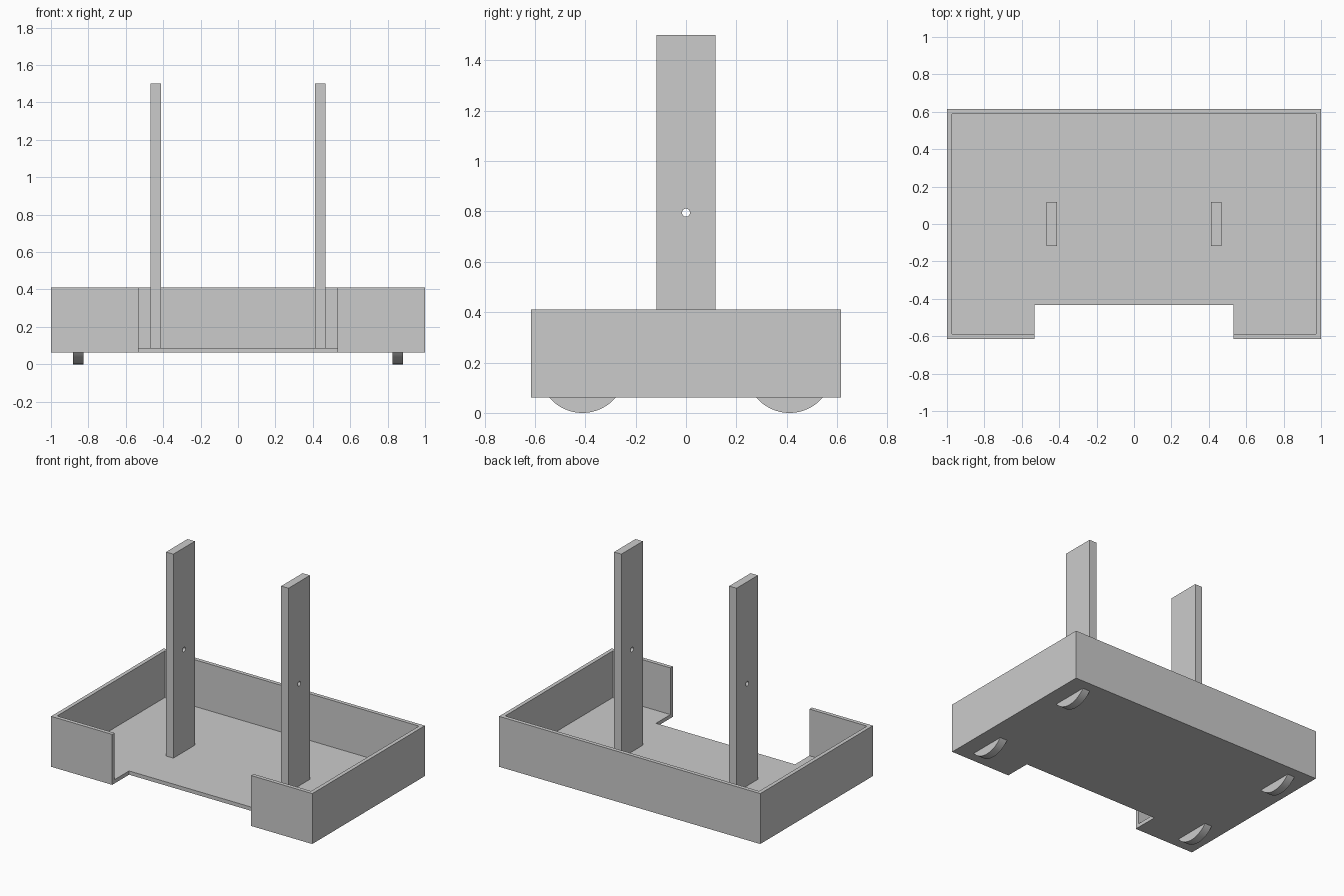
import bpy, bmesh, math
from mathutils import Vector

if "Cube" in bpy.data.objects:
    bpy.data.objects.remove(bpy.data.objects["Cube"], do_unlink=True)

grey = bpy.data.materials.new("plain grey")
grey.use_nodes = True
grey.diffuse_color = (0.6, 0.6, 0.6, 1)
grey.node_tree.nodes["Principled BSDF"].inputs["Base Color"].default_value = grey.diffuse_color

HALF_Y, WALL = 0.616, 0.027
BASE, FLOOR, RIM = 0.062, 0.088, 0.411


def prism(name, points, sweep):
    """Solid made by sweeping a flat outline along a vector."""
    bm = bmesh.new()
    face = bm.faces.new([bm.verts.new(p) for p in points])
    swept = bmesh.ops.extrude_face_region(bm, geom=[face])["geom"]
    moved = [v for v in swept if isinstance(v, bmesh.types.BMVert)]
    bmesh.ops.translate(bm, verts=moved, vec=Vector(sweep))
    bmesh.ops.recalc_face_normals(bm, faces=bm.faces)
    mesh = bpy.data.meshes.new(name)
    bm.to_mesh(mesh)
    bm.free()
    mesh.materials.append(grey)
    obj = bpy.data.objects.new(name, mesh)
    bpy.context.collection.objects.link(obj)
    return obj


def select(obj):
    bpy.ops.object.select_all(action="DESELECT")
    obj.select_set(True)
    bpy.context.view_layer.objects.active = obj


def cut(obj, cutter):
    """Subtract the cutter, then discard it."""
    mod = obj.modifiers.new("cut", "BOOLEAN")
    mod.operation, mod.solver, mod.object = "DIFFERENCE", "EXACT", cutter
    select(obj)
    bpy.ops.object.modifier_apply(modifier=mod.name)
    bpy.data.objects.remove(cutter, do_unlink=True)


# Tray: notched block, hollowed from above so the front wall stays open
half = [(0.532, -0.432), (0.532, -HALF_Y), (1, -HALF_Y), (1, HALF_Y)]
outline = half + [(-x, y) for x, y in reversed(half)]
tray = prism("tray", [(x, y, BASE) for x, y in outline], (0, 0, RIM - BASE))
ix, iy = 1 - WALL, HALF_Y - WALL
inside = [(-ix, -iy), (ix, -iy), (ix, iy), (-ix, iy)]
cut(tray, prism("tray_cutter", [(x, y, FLOOR) for x, y in inside], (0, 0, 1)))

# Wheels: only the arc below the tray is present
RADIUS = 0.173
spread = math.acos((RADIUS - BASE) / RADIUS)
STEPS = 24

for side, s in (("left", 1), ("right", -1)):
    # Upright post with a small cross hole
    x, w, d, top = s * 0.441, 0.056, 0.117, 1.5
    corners = [(-d, FLOOR), (d, FLOOR), (d, top), (-d, top)]
    post = prism(side + "_post", [(x - w / 2, y, z) for y, z in corners], (w, 0, 0))
    ring = [math.tau * i / 24 for i in range(24)]
    cut(post, prism("hole_cutter", [(x - w, 0.016 * math.cos(a), 0.795 + 0.016 * math.sin(a))
                                    for a in ring], (2 * w, 0, 0)))

    for end, y in (("front", -0.411), ("back", 0.411)):
        angles = [spread * (2 * i / STEPS - 1) for i in range(STEPS + 1)]
        arc = [(s * 0.854 - w / 2, y + RADIUS * math.sin(a), RADIUS * (1 - math.cos(a)))
               for a in angles]
        wheel = prism(f"{end}_{side}_wheel", arc, (w, 0, 0))
        select(wheel)
        bpy.ops.object.shade_smooth_by_angle(angle=math.radians(30))
